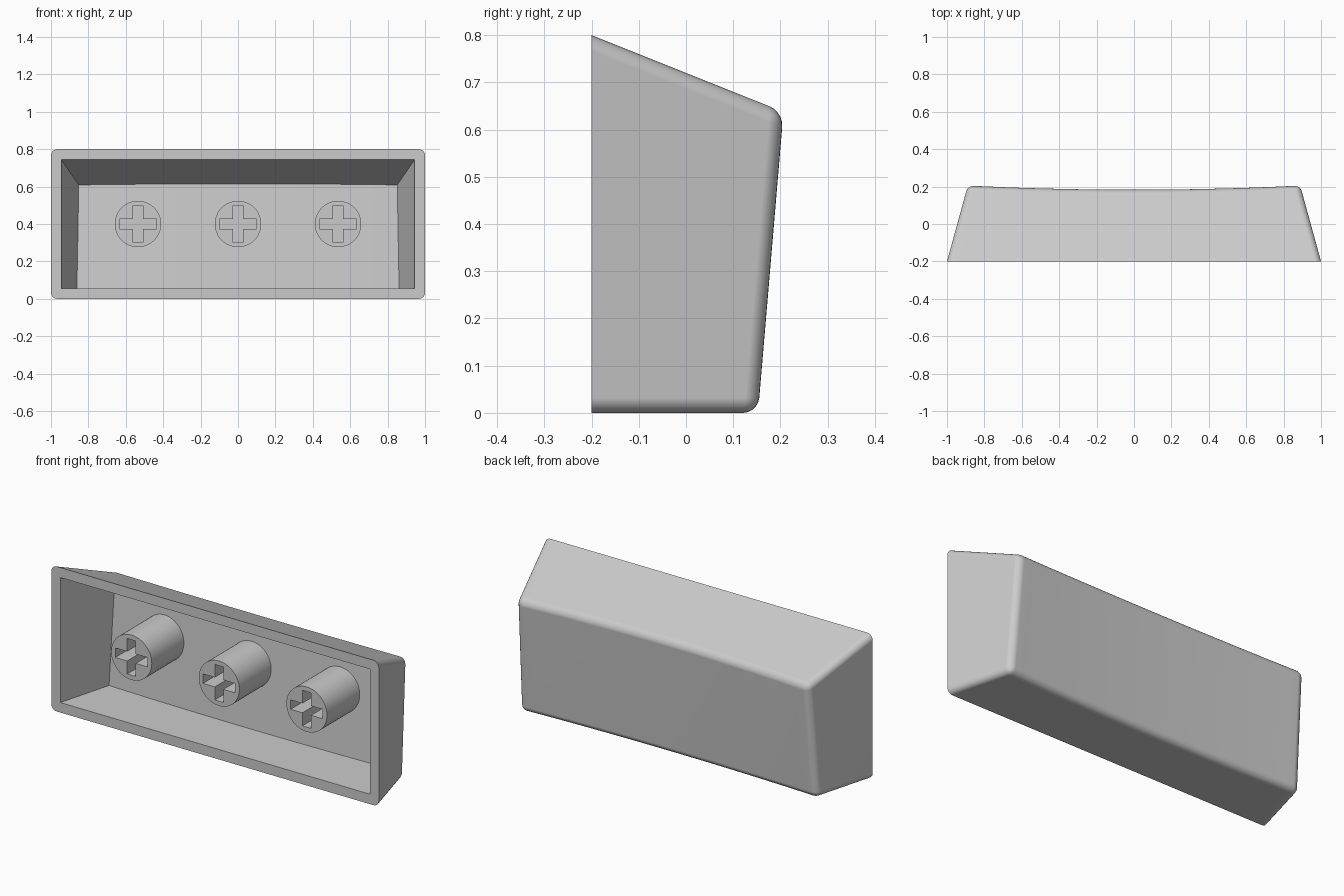
import bpy, bmesh
from math import radians, pi
from mathutils import Matrix, Vector

cube = bpy.data.objects.get("Cube")
if cube:
    bpy.data.objects.remove(cube, do_unlink=True)

grey = bpy.data.materials.new("light grey plastic")
grey.use_nodes = True
colour = (0.6, 0.6, 0.6, 1)
grey.diffuse_color = colour
grey.node_tree.nodes["Principled BSDF"].inputs["Base Color"].default_value = colour

FRONT = -0.2
SEGMENTS = 24


def finish(bm, name):
    bmesh.ops.recalc_face_normals(bm, faces=bm.faces)
    mesh = bpy.data.meshes.new(name)
    bm.to_mesh(mesh)
    bm.free()
    mesh.materials.append(grey)
    obj = bpy.data.objects.new(name, mesh)
    bpy.context.collection.objects.link(obj)
    return obj


def select_only(obj):
    bpy.ops.object.select_all(action='DESELECT')
    obj.select_set(True)
    bpy.context.view_layer.objects.active = obj


def cut(obj, cutter):
    cutter.hide_render = True
    mod = obj.modifiers.new("cut", 'BOOLEAN')
    mod.object, mod.operation, mod.solver = cutter, 'DIFFERENCE', 'EXACT'
    select_only(obj)
    bpy.ops.object.modifier_apply(modifier=mod.name)
    bpy.data.objects.remove(cutter, do_unlink=True)


def smooth(obj):
    select_only(obj)
    bpy.ops.object.shade_smooth_by_angle(angle=radians(32))
    mod = obj.modifiers.new("even shading", 'WEIGHTED_NORMAL')
    mod.keep_sharp = True


def tapered_block(name, half, low, high, back_low, back_high, dish, front, bevel=0):
    """Block narrowing towards a tilted back that is dished along its length."""
    bm = bmesh.new()
    rings = []
    for i in range(SEGMENTS + 1):
        u = 2 * i / SEGMENTS - 1
        dip = dish * (1 - u * u)
        ring = []
        for y, top in ((front, 0), (front, 1), (back_high - dip, 1), (back_low - dip, 0)):
            depth = y - FRONT
            z = high - 0.4 * depth if top else low
            ring.append(bm.verts.new((u * (half - 0.275 * depth), y, z)))
        rings.append(ring)
    for a, b in zip(rings, rings[1:]):
        for j in range(4):
            k = (j + 1) % 4
            bm.faces.new((a[j], a[k], b[k], b[j]))
    bm.faces.new(rings[0])
    bm.faces.new(rings[-1])
    bmesh.ops.recalc_face_normals(bm, faces=bm.faces)
    if bevel:
        # Round every real corner except those around the open rim
        edges = [e for e in bm.edges if e.calc_face_angle() > radians(30)
                 and max(v.co.y for v in e.verts) > front + 0.01]
        bmesh.ops.bevel(bm, geom=edges, offset=bevel, offset_type='OFFSET',
                        segments=5, profile=0.5, affect='EDGES')
    return finish(bm, name)


# Hollow shell
shell = tapered_block("cap_shell", 1, 0, 0.8, 0.154, 0.208, 0.022, FRONT, bevel=0.032)
cavity = tapered_block("cavity_cutter", 0.945, 0.055, 0.745, 0.105, 0.14, 0.015, FRONT - 0.1)
cut(shell, cavity)
smooth(shell)


def cross_prism(x, z, arm, thick, y0, y1):
    quarter = [(arm, -thick), (arm, thick), (thick, thick)]
    bm = bmesh.new()
    outline = []
    for turn in range(4):
        rot = Matrix.Rotation(turn * pi / 2, 2)
        outline += [rot @ Vector(p) for p in quarter]
    face = bm.faces.new([bm.verts.new((x + p.x, y0, z + p.y)) for p in outline])
    new = bmesh.ops.extrude_face_region(bm, geom=[face])["geom"]
    verts = [v for v in new if isinstance(v, bmesh.types.BMVert)]
    bmesh.ops.translate(bm, verts=verts, vec=(0, y1 - y0, 0))
    return finish(bm, "cross_cutter")


# Three round stems with cross sockets
stem_front, stem_back = -0.165, 0.135
for side, x in (("right", -0.535), ("middle", 0), ("left", 0.535)):
    bm = bmesh.new()
    place = Matrix.Translation((x, (stem_front + stem_back) / 2, 0.4))
    bmesh.ops.create_cone(bm, cap_ends=True, segments=48, radius1=0.124, radius2=0.124,
                          depth=stem_back - stem_front,
                          matrix=place @ Matrix.Rotation(pi / 2, 4, 'X'))
    stem = finish(bm, side + "_stem")
    cut(stem, cross_prism(x, 0.4, 0.098, 0.026, stem_front - 0.05, 0.04))
    smooth(stem)
